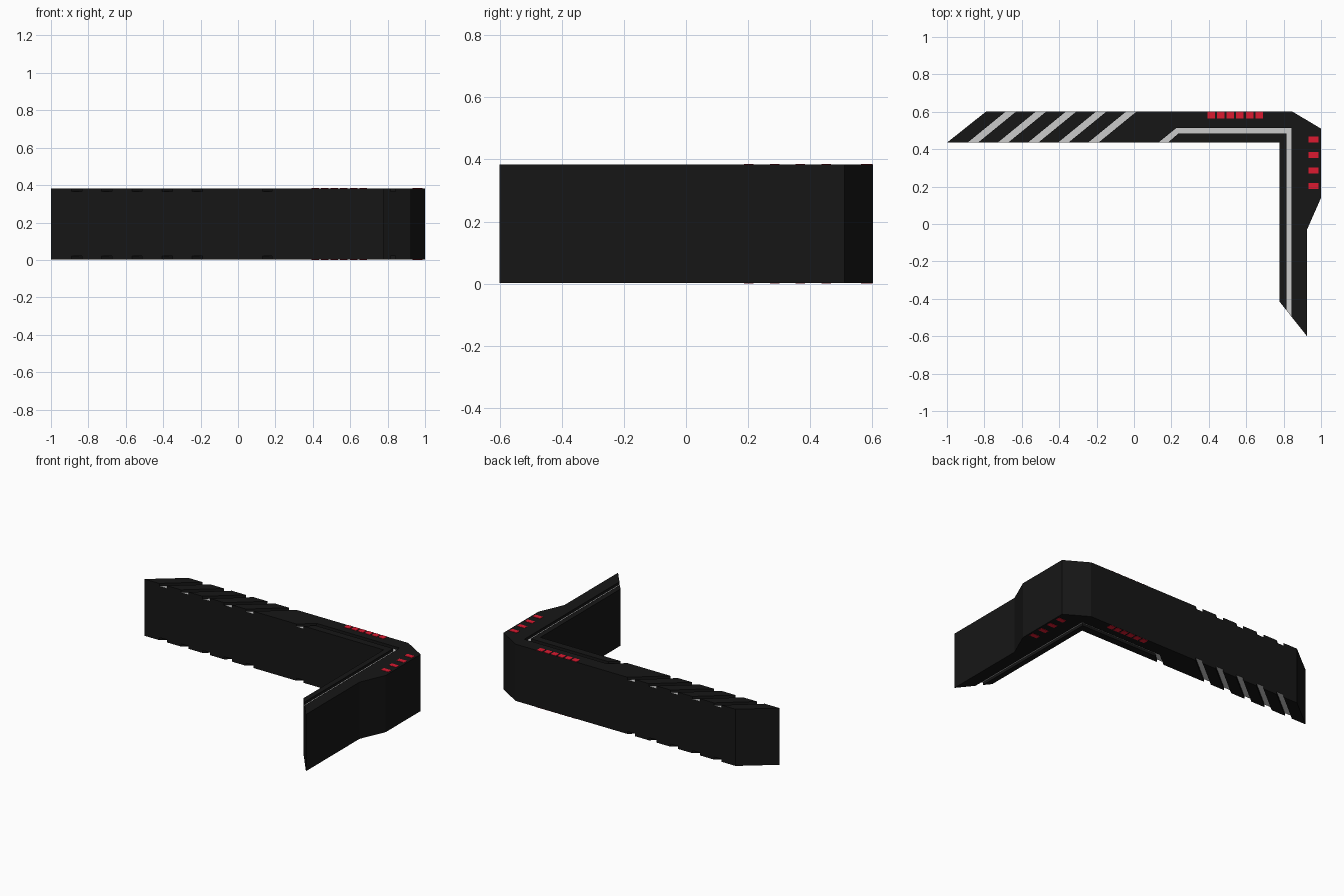
import bpy, bmesh

if "Cube" in bpy.data.objects:
    bpy.data.objects.remove(bpy.data.objects["Cube"])

H = 0.385      # wall height
SKIN = 0.002   # thickness of the red inlays above the wall face
DEPTH = 0.02   # groove depth


def material(name, rgb):
    m = bpy.data.materials.new(name)
    m.diffuse_color = (*rgb, 1)
    m.use_nodes = True
    m.node_tree.nodes["Principled BSDF"].inputs["Base Color"].default_value = m.diffuse_color
    return m


black = material("black", (0.008, 0.008, 0.008))
grey = material("light_grey", (0.8, 0.8, 0.8))
red = material("red", (0.72, 0.01, 0.03))


def prism(bm, outline, z0, z1):
    low = [bm.verts.new((x, y, z0)) for x, y in outline]
    high = [bm.verts.new((x, y, z1)) for x, y in outline]
    bm.faces.new(low[::-1])
    bm.faces.new(high)
    n = len(outline)
    for i in range(n):
        j = (i + 1) % n
        bm.faces.new((low[i], low[j], high[j], high[i]))


def make(name, prisms, mats=()):
    bm = bmesh.new()
    for p in prisms:
        prism(bm, *p)
    bmesh.ops.recalc_face_normals(bm, faces=bm.faces)
    me = bpy.data.meshes.new(name)
    bm.to_mesh(me)
    bm.free()
    for m in mats:
        me.materials.append(m)
    ob = bpy.data.objects.new(name, me)
    bpy.context.collection.objects.link(ob)
    return ob


def both_sides(outlines, top, bottom):
    return [(o, *span) for o in outlines for span in (top, bottom)]


# L-shaped wall with angled ends and a chamfered corner
wall = make("corner_wall", [([
    (-1, 0.435), (0.778, 0.435), (0.778, -0.415), (0.925, -0.6),
    (0.925, -0.03), (1, 0.14), (1, 0.51), (0.845, 0.602), (-0.79, 0.602)],
    SKIN, H - SKIN)], (black, grey))

# Groove outlines: five slanted stripes and one bent line following the L
slope = 0.205 / 0.167


def slant(x, y):
    return (x + (y - 0.435) * slope, y)


grooves = []
for i in range(5):
    x = -0.89 + 0.161 * i
    grooves.append([slant(x, 0.4), slant(x + 0.056, 0.4),
                    slant(x + 0.056, 0.64), slant(x, 0.64)])
grooves.append([slant(0.13, 0.4), slant(0.185, 0.4), (0.237, 0.484),
                (0.815, 0.484), (0.815, -0.7), (0.843, -0.7),
                (0.843, 0.513), slant(0.13, 0.513)])

cutter = make("groove_cutter", both_sides(grooves, (H - DEPTH, H + 0.05), (-0.05, DEPTH)))
cutter.hide_render = True

# Cut the grooves, bake the result and colour the groove floors
mod = wall.modifiers.new("grooves", 'BOOLEAN')
mod.operation = 'DIFFERENCE'
mod.solver = 'EXACT'
mod.object = cutter
dg = bpy.context.evaluated_depsgraph_get()
baked = bpy.data.meshes.new_from_object(wall.evaluated_get(dg))
wall.modifiers.clear()
wall.data = baked
baked.materials.clear()
baked.materials.append(black)
baked.materials.append(grey)
for f in baked.polygons:
    floor = abs(f.normal.z) > 0.9 and SKIN * 3 < f.center.z < H - SKIN * 3
    f.material_index = 1 if floor else 0
bpy.data.objects.remove(cutter)


# Red marker dashes on the top and underside
def rect(x0, y0, w, d):
    return [(x0, y0), (x0 + w, y0), (x0 + w, y0 + d), (x0, y0 + d)]


top, bottom = (H - 2 * SKIN, H), (0, 2 * SKIN)
make("long_arm_dashes", both_sides(
    [rect(0.393 + 0.0512 * i, 0.563, 0.04, 0.038) for i in range(6)], top, bottom), (red,))
make("short_arm_dashes", both_sides(
    [rect(0.932, 0.187 + 0.083 * i, 0.055, 0.031) for i in range(4)], top, bottom), (red,))
